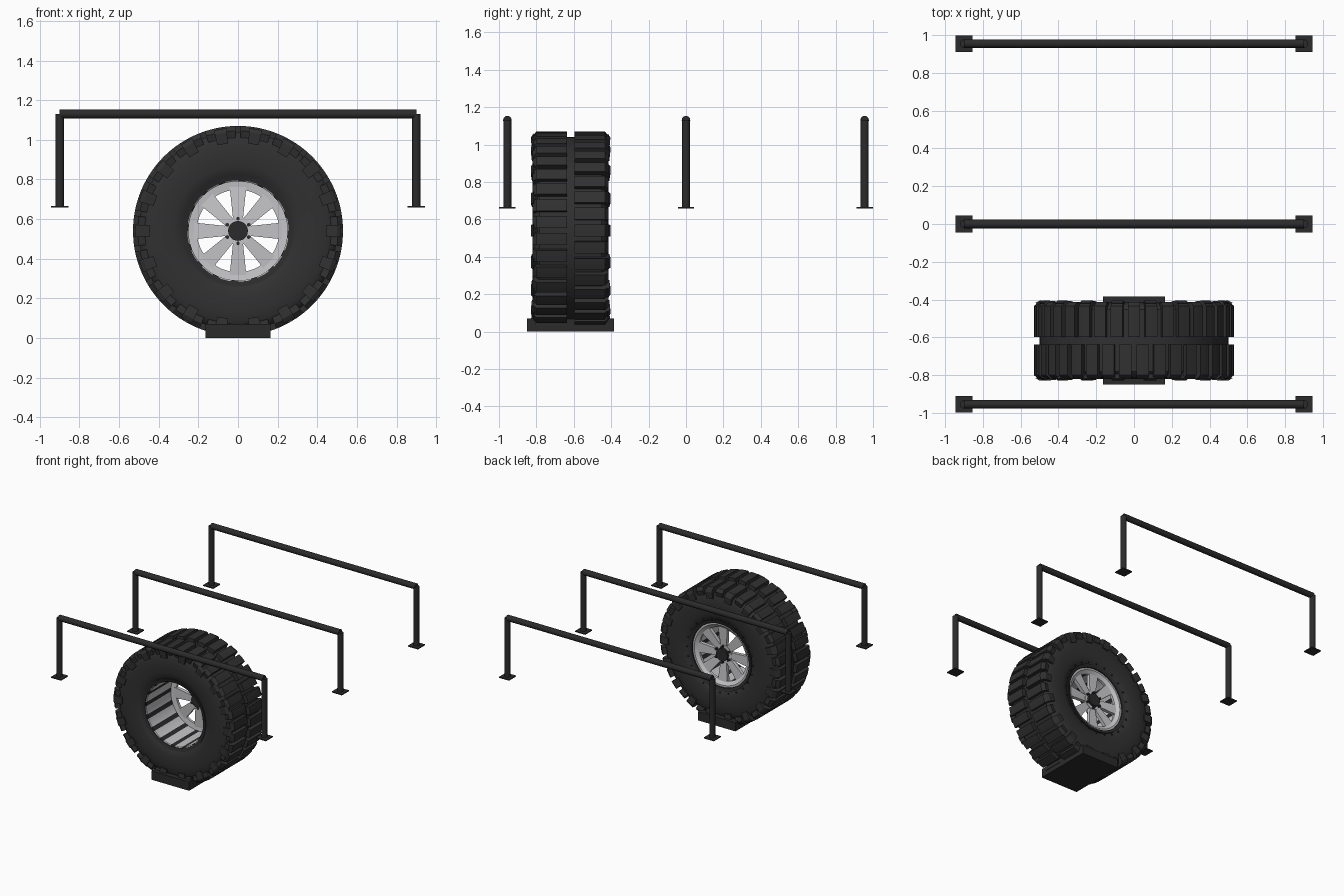
import bpy, bmesh
from math import cos, sin, pi, radians, tau
from mathutils import Matrix

cube = bpy.data.objects.get("Cube")
if cube:
    bpy.data.objects.remove(cube)

CY, CZ = -0.617, 0.54  # wheel centre


def material(name, r, g, b):
    m = bpy.data.materials.new(name)
    m.use_nodes = True
    m.diffuse_color = (r, g, b, 1)
    m.node_tree.nodes["Principled BSDF"].inputs["Base Color"].default_value = (r, g, b, 1)
    return m


RUBBER = material("tyre rubber", 0.03, 0.03, 0.03)
BLACK = material("black steel", 0.024, 0.024, 0.025)
ALLOY = material("light alloy", 0.56, 0.56, 0.58)


def finish(name, bm, mats, smooth=True, loc=(0, 0, 0)):
    bmesh.ops.recalc_face_normals(bm, faces=bm.faces)
    me = bpy.data.meshes.new(name)
    bm.to_mesh(me)
    bm.free()
    ob = bpy.data.objects.new(name, me)
    ob.location = loc
    bpy.context.collection.objects.link(ob)
    for m in mats:
        me.materials.append(m)
    if smooth:
        bpy.ops.object.select_all(action='DESELECT')
        ob.select_set(True)
        bpy.context.view_layer.objects.active = ob
        bpy.ops.object.shade_smooth_by_angle(angle=radians(35))
    return ob


def sweep(bm, profile, a0=0.0, a1=tau, steps=72):
    """Sweep a closed (radius, y) profile around the axle; cap partial sweeps."""
    full = abs(a1 - a0 - tau) < 1e-6
    rings = []
    for i in range(steps if full else steps + 1):
        a = a0 + (a1 - a0) * i / steps
        rings.append([bm.verts.new((r * cos(a), y, r * sin(a))) for r, y in profile])
    n = len(profile)
    for i in range(steps):
        p, q = rings[i], rings[(i + 1) % len(rings)]
        for j in range(n):
            k = (j + 1) % n
            bm.faces.new((p[j], p[k], q[k], q[j]))
    if not full:
        bm.faces.new(rings[0])
        bm.faces.new(rings[-1])


def flip(profile):
    return [(r, -y) for r, y in profile]


def box(bm, x0, x1, y0, y1, z0, z1):
    m = Matrix.Translation(((x0 + x1) / 2, (y0 + y1) / 2, (z0 + z1) / 2))
    bmesh.ops.create_cube(bm, size=1, matrix=m @ Matrix.Diagonal((x1 - x0, y1 - y0, z1 - z0, 1)))


def cylinder(bm, centre, radius, length, axis, sides=16):
    turn = {"X": Matrix.Rotation(pi / 2, 4, 'Y'), "Y": Matrix.Rotation(pi / 2, 4, 'X'),
            "Z": Matrix.Identity(4)}[axis]
    bmesh.ops.create_cone(bm, cap_ends=True, segments=sides, radius1=radius, radius2=radius,
                          depth=length, matrix=Matrix.Translation(centre) @ turn)


WHEEL = (0, CY, CZ)

# Tyre carcass
half = [(0.262, 0.17), (0.285, 0.19), (0.33, 0.2), (0.4, 0.203), (0.455, 0.197),
        (0.485, 0.185), (0.5, 0.165)]
bm = bmesh.new()
sweep(bm, half + flip(half)[::-1])
finish("tyre", bm, [RUBBER], loc=WHEEL)

# Tread blocks in two staggered rows
block = [(0.48, 0.02), (0.53, 0.02), (0.53, 0.183), (0.505, 0.203), (0.47, 0.195)]
bm = bmesh.new()
for row, prof in enumerate((block, flip(block))):
    for i in range(36):
        a = radians(10 * i + 5 * row)
        sweep(bm, prof, a - radians(3.5), a + radians(3.5), 2)
finish("tread_blocks", bm, [RUBBER], False, WHEEL)

# Lugs on both sidewalls
lug = [(0.445, 0.185), (0.445, 0.207), (0.5, 0.212), (0.522, 0.2), (0.49, 0.175)]
bm = bmesh.new()
for prof in (lug, flip(lug)):
    for i in range(18):
        a = radians(20 * i)
        sweep(bm, prof, a - radians(3.5), a + radians(3.5), 1)
finish("sidewall_lugs", bm, [RUBBER], False, WHEEL)

# Rim barrel with dark bands along the axle
bm = bmesh.new()
sweep(bm, [(0.25, -0.175), (0.263, -0.185), (0.263, 0.185), (0.25, 0.175)], steps=48)
for f in bm.faces:
    f.material_index = 1 if (f.index // 4) % 3 == 2 else 0
bm.faces.index_update()
for f in bm.faces:
    f.material_index = 1 if (f.index // 4) % 3 == 2 else 0
finish("rim_barrel", bm, [ALLOY, BLACK], loc=WHEEL)

# Wheel face: outer ring and hub disc
bm = bmesh.new()
sweep(bm, [(0.208, 0.135), (0.252, 0.13), (0.252, 0.175), (0.236, 0.175), (0.208, 0.155)], steps=48)
sweep(bm, [(0.03, 0.115), (0.072, 0.115), (0.072, 0.15), (0.03, 0.15)], steps=32)
finish("rim_face", bm, [ALLOY], loc=WHEEL)

# Eight tapered spokes
bm = bmesh.new()
for i in range(8):
    turn = Matrix.Rotation(i * pi / 4, 4, 'Y')
    new = bmesh.ops.create_cube(bm, size=1)["verts"]
    for v in new:
        outer = v.co.x > 0
        v.co.x = 0.222 if outer else 0.06
        v.co.z *= 0.084 if outer else 0.05
        v.co.y = (0.145 if outer else 0.132) + v.co.y * 0.028
        v.co = turn @ v.co
finish("spokes", bm, [ALLOY], False, WHEEL)

# Dark trim rings at the bead on both sides
bm = bmesh.new()
trim = [(0.25, 0.17), (0.25, 0.185), (0.275, 0.193), (0.275, 0.17)]
sweep(bm, trim)
sweep(bm, flip([(r + 0.006, y) for r, y in trim]))
finish("bead_rings", bm, [BLACK], loc=WHEEL)

# Hub cap, wheel nuts and bead bolts
bm = bmesh.new()
cylinder(bm, (0, 0.135, 0), 0.05, 0.07, "Y", 24)
for i in range(6):
    a = i * tau / 6 + pi / 6
    cylinder(bm, (0.062 * cos(a), 0.14, 0.062 * sin(a)), 0.01, 0.058, "Y", 6)
for i in range(24):
    a = i * tau / 24
    cylinder(bm, (0.29 * cos(a), 0.192, 0.29 * sin(a)), 0.007, 0.014, "Y", 6)
finish("hub_and_bolts", bm, [BLACK], loc=WHEEL)

# Support block under the wheel
bm = bmesh.new()
box(bm, -0.165, 0.165, -0.85, -0.385, 0, 0.07)
finish("wheel_block", bm, [BLACK], False)

# Three hoops with foot plates
for name, y in (("front", -0.955), ("middle", 0.0), ("rear", 0.955)):
    bm = bmesh.new()
    cylinder(bm, (0, y, 1.13), 0.023, 1.8, "X")
    for s in (-1, 1):
        cylinder(bm, (s * 0.9, y, 0.895), 0.022, 0.47, "Z")
        box(bm, s * 0.9 - 0.044, s * 0.9 + 0.044, y - 0.044, y + 0.044, 0.658, 0.666)
    finish(name + "_hoop", bm, [BLACK])
